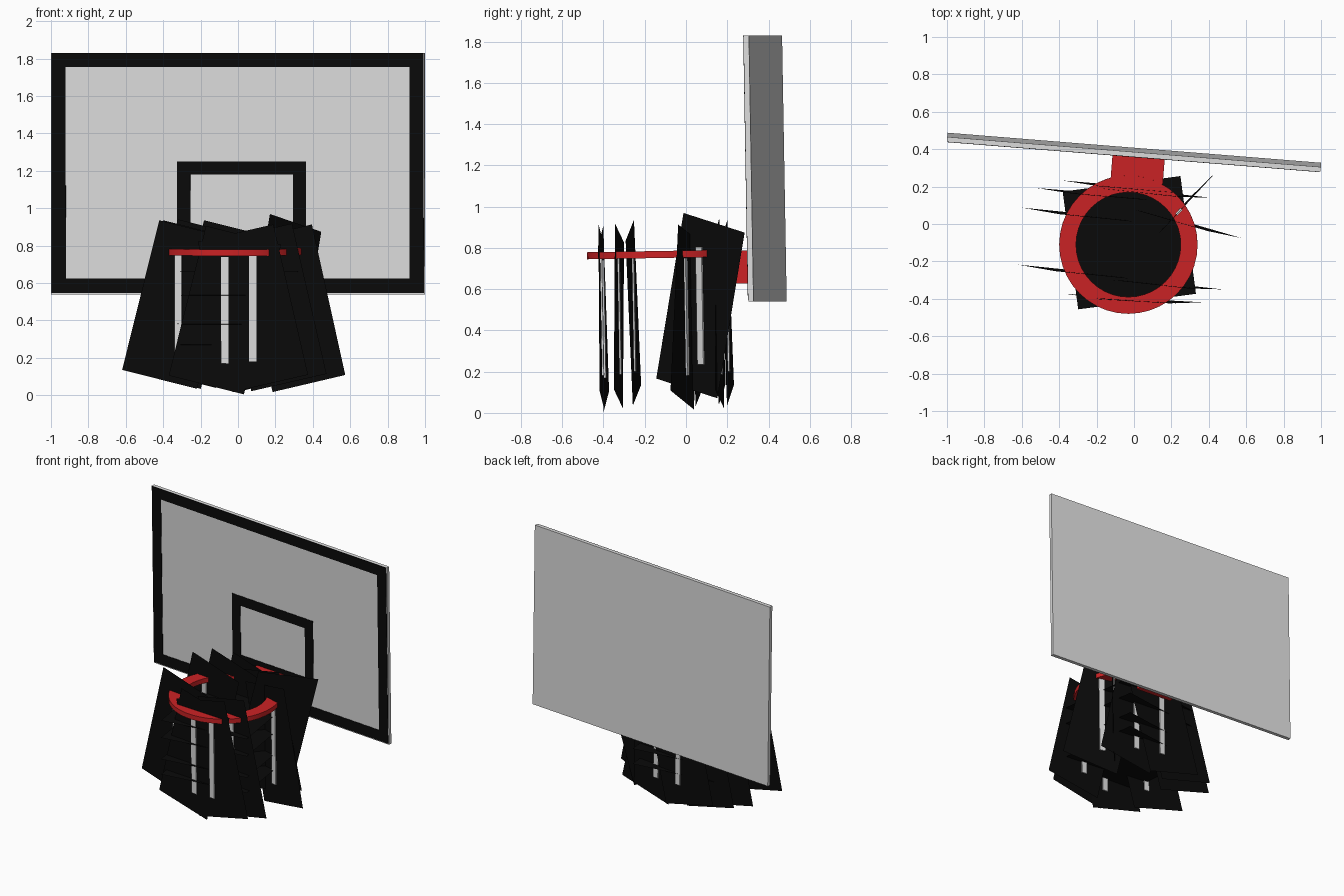
import bpy, bmesh, math
from mathutils import Matrix, Vector

if "Cube" in bpy.data.objects:
    bpy.data.objects.remove(bpy.data.objects["Cube"])

def mat(name, rgb):
    m = bpy.data.materials.new(name)
    m.diffuse_color = (*rgb, 1)
    m.use_nodes = True
    m.node_tree.nodes["Principled BSDF"].inputs["Base Color"].default_value = m.diffuse_color
    return m

WHITE = mat("off_white", (0.72, 0.72, 0.72))
BLACK = mat("black", (0.003, 0.003, 0.003))
RED = mat("rim_red", (0.6, 0.016, 0.018))

def T(x, y, z):
    return Matrix.Translation((x, y, z))

def R(deg, axis):
    return Matrix.Rotation(math.radians(deg), 4, axis)

def finish(name, bm, material, matrix):
    me = bpy.data.meshes.new(name)
    bm.to_mesh(me)
    bm.free()
    me.materials.append(material)
    ob = bpy.data.objects.new(name, me)
    ob.matrix_world = matrix
    bpy.context.collection.objects.link(ob)
    return ob

def add_box(bm, lo, hi):
    lo, hi = Vector(lo), Vector(hi)
    size = hi - lo
    bmesh.ops.create_cube(bm, size=1, matrix=T(*((lo + hi) / 2)) @ Matrix.Diagonal((*size, 1)))

def box(name, lo, hi, material, matrix):
    bm = bmesh.new()
    add_box(bm, lo, hi)
    return finish(name, bm, material, matrix)

def frame(name, x0, x1, z0, z1, w, y0, y1, matrix):
    bm = bmesh.new()
    add_box(bm, (x0, y0, z0), (x1, y1, z0 + w))
    add_box(bm, (x0, y0, z1 - w), (x1, y1, z1))
    add_box(bm, (x0, y0, z0 + w), (x0 + w, y1, z1 - w))
    add_box(bm, (x1 - w, y0, z0 + w), (x1, y1, z1 - w))
    return finish(name, bm, BLACK, matrix)

def sheet(name, w, h, matrix):
    bm = bmesh.new()
    bmesh.ops.create_grid(bm, x_segments=1, y_segments=1, size=0.5,
                          matrix=Matrix.Diagonal((w, h, 1, 1)))
    return finish(name, bm, BLACK, matrix)

LEAN = R(1, 'X')

# backboard with painted border and target square
board_m = T(0, 0.384, 1.185) @ R(-4.6, 'Z') @ LEAN
box("backboard", (-1.002, -0.0125, -0.645), (1.002, 0.0125, 0.645), WHITE, board_m)
frame("board_border", -0.999, 0.997, -0.638, 0.645, 0.076, -0.0155, -0.0125, board_m)
frame("target_square", -0.325, 0.365, -0.435, 0.065, 0.07, -0.0155, -0.0125, board_m)

# flat rim ring
CX, CY = -0.03, -0.11
bm = bmesh.new()
prof = [bm.verts.new(p) for p in ((0.28, 0, -0.017), (0.37, 0, -0.017),
                                  (0.37, 0, 0.017), (0.28, 0, 0.017))]
edges = [bm.edges.new((prof[i], prof[(i + 1) % 4])) for i in range(4)]
bmesh.ops.spin(bm, geom=prof + edges, cent=(0, 0, 0), axis=(0, 0, 1),
               angle=math.tau, steps=40, use_merge=True)
bmesh.ops.remove_doubles(bm, verts=bm.verts, dist=1e-4)
bmesh.ops.recalc_face_normals(bm, faces=bm.faces)
rim = finish("rim", bm, RED, T(CX, CY, 0.768) @ LEAN)
bpy.context.view_layer.objects.active = rim
rim.select_set(True)
bpy.ops.object.shade_smooth_by_angle()

# bracket between rim and board
box("rim_bracket", (-0.14, -0.075, -0.08), (0.14, 0.07, 0.08), RED,
    T(0.02, 0.3, 0.708) @ R(-4.6, 'Z') @ LEAN)

# net: upright panels, each with a pale cord; x, y, z, heading, in-plane tilt
panels = [
    (-0.08, 0.20, 0.485, -5, 14), (-0.22, 0.16, 0.49, -5, 14),
    (-0.30, 0.05, 0.485, -6, 14), (-0.32, -0.255, 0.485, -6, 14),
    (-0.07, -0.40, 0.455, -4, 14), (0.08, -0.41, 0.465, -3, -13),
    (0.18, -0.325, 0.47, -6, -13), (0.29, 0.0, 0.465, -16, -13),
    (0.24, 0.07, 0.52, 47, 14), (0.12, 0.165, 0.47, -6, -13),
]
for i, (x, y, z, head, tilt) in enumerate(panels):
    m = T(x, y, z) @ LEAN @ R(head, 'Z')
    sheet(f"net_panel_{i}", 0.415, 0.825, m @ R(tilt, 'Y') @ R(90, 'X'))
    box(f"net_cord_{i}", (-0.02, -0.008, -0.285), (0.02, 0.008, 0.285), WHITE, m)

# net: level panels stacked under the rim
for i, z in enumerate((0.665, 0.54, 0.385, 0.275)):
    sheet(f"net_level_{i}", 0.635, 0.635, T(-0.025, -0.1, z) @ LEAN @ R(7.5, 'Z'))
